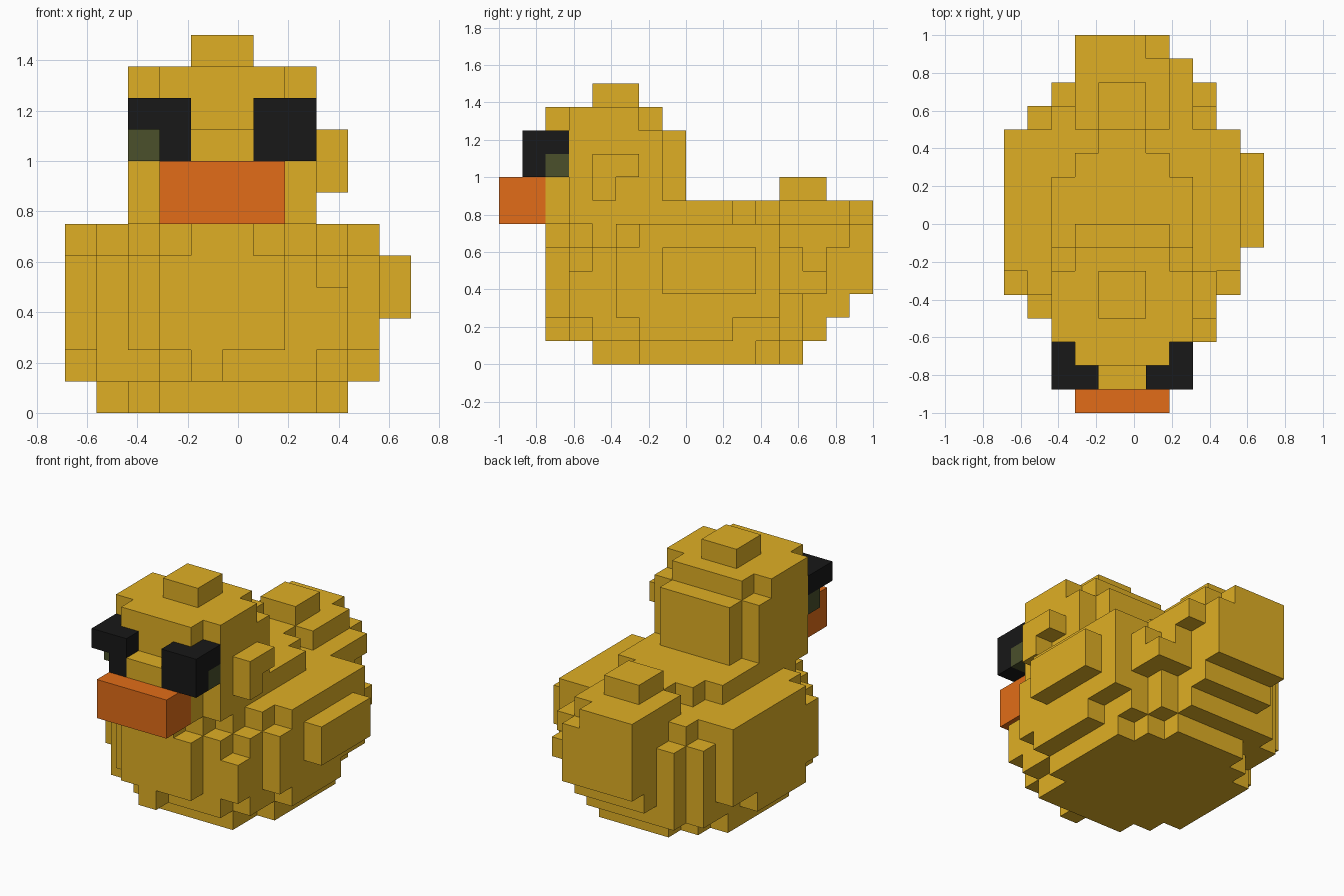
import bpy
import bmesh
from math import radians
from mathutils import Vector

cube = bpy.data.objects.get("Cube")
if cube:
    bpy.data.objects.remove(cube, do_unlink=True)

UNIT = 0.125
ORIGIN = Vector((-5.5, -8, 0)) * UNIT


def material(name, rgb):
    mat = bpy.data.materials.new(name)
    mat.use_nodes = True
    mat.diffuse_color = (*rgb, 1)
    mat.node_tree.nodes["Principled BSDF"].inputs["Base Color"].default_value = (*rgb, 1)
    return mat


def block(xs, ys, zs):
    """Cells of a solid block; each range is (first, last)."""
    return {(x, y, z)
            for x in range(xs[0], xs[1] + 1)
            for y in range(ys[0], ys[1] + 1)
            for z in range(zs[0], zs[1] + 1)}


def layer(zs, start, half_widths):
    """Rows from front to back, each with a half width about the middle."""
    cells = set()
    for row, width in enumerate(half_widths, start):
        w = int(width)
        cells |= block((5 - w, 4 + w), (row, row), zs)
    return cells


# Body, wider at the middle layers
body = layer((0, 0), 4, "334444432") - {(2, 4, 0)}
body |= layer((1, 1), 3, "24455554443")
body |= layer((2, 2), 2, "2345555555432")
body |= layer((3, 4), 2, "2345555555432")
body |= layer((5, 5), 2, "1234555555322")
body |= layer((6, 6), 8, "3321")
# Uneven steps at the front and back corners
body |= {(4, 2, 1), (7, 3, 1)} | block((8, 8), (3, 3), (2, 3))
body -= block((8, 8), (12, 12), (1, 2)) | block((7, 7), (13, 13), (1, 2))

# Tail with its raised tip
tail = layer((3, 5), 15, "2") | layer((6, 6), 12, "2222") | layer((7, 7), 12, "11")
tail |= block((7, 7), (13, 14), (5, 5)) | {(8, 13, 3)}
tail -= {(6, 15, 6)}

# Wing on one side
wing = block((10, 10), (7, 10), (3, 4))

# Head, crown, cheek and bridge between the eyes
head = layer((6, 6), 2, "233333") | layer((7, 9), 2, "233332")
head |= layer((10, 10), 2, "23332") | layer((11, 11), 4, "11")
head |= block((8, 8), (4, 5), (7, 8)) - {(8, 5, 7)}
head |= block((4, 5), (1, 1), (8, 8))

# Beak and eyes
beak = block((3, 6), (0, 1), (6, 7))
left_eye = block((6, 7), (1, 1), (8, 9)) | {(7, 2, 9)}
right_eye = block((2, 3), (1, 1), (9, 9)) | {(3, 1, 8), (2, 2, 9)}
eye_corners = {(7, 2, 8), (2, 2, 8)}

yellow = material("yellow", (0.74, 0.43, 0.018))
orange = material("orange", (0.76, 0.152, 0.009))
black = material("black", (0.009, 0.009, 0.009))
olive = material("dark olive", (0.069, 0.080, 0.024))

parts = [("body", body, yellow), ("tail", tail, yellow), ("wing", wing, yellow),
         ("head", head, yellow), ("beak", beak, orange), ("left_eye", left_eye, black),
         ("right_eye", right_eye, black), ("eye_corners", eye_corners, olive)]
solid = set().union(*(cells for _, cells, _ in parts))


def build(name, cells, mat):
    """Make a mesh from the exposed sides of the cells."""
    bm = bmesh.new()
    for cell in sorted(cells):
        centre = Vector(cell) + Vector((0.5, 0.5, 0.5))
        for axis in range(3):
            for sign in (-1, 1):
                normal = Vector((0, 0, 0))
                normal[axis] = sign
                if tuple(int(a + b) for a, b in zip(cell, normal)) in solid:
                    continue
                u = Vector((0, 0, 0))
                u[(axis + 1) % 3] = 0.5
                v = normal.cross(u)
                mid = centre + normal * 0.5
                corners = (mid - u - v, mid + u - v, mid + u + v, mid - u + v)
                bm.faces.new([bm.verts.new(ORIGIN + c * UNIT) for c in corners])
    bmesh.ops.remove_doubles(bm, verts=bm.verts, dist=0.001)
    bmesh.ops.dissolve_limit(bm, angle_limit=radians(1), verts=bm.verts, edges=bm.edges)
    mesh = bpy.data.meshes.new(name)
    bm.to_mesh(mesh)
    bm.free()
    mesh.materials.append(mat)
    bpy.context.collection.objects.link(bpy.data.objects.new(name, mesh))


for part in parts:
    build(*part)
